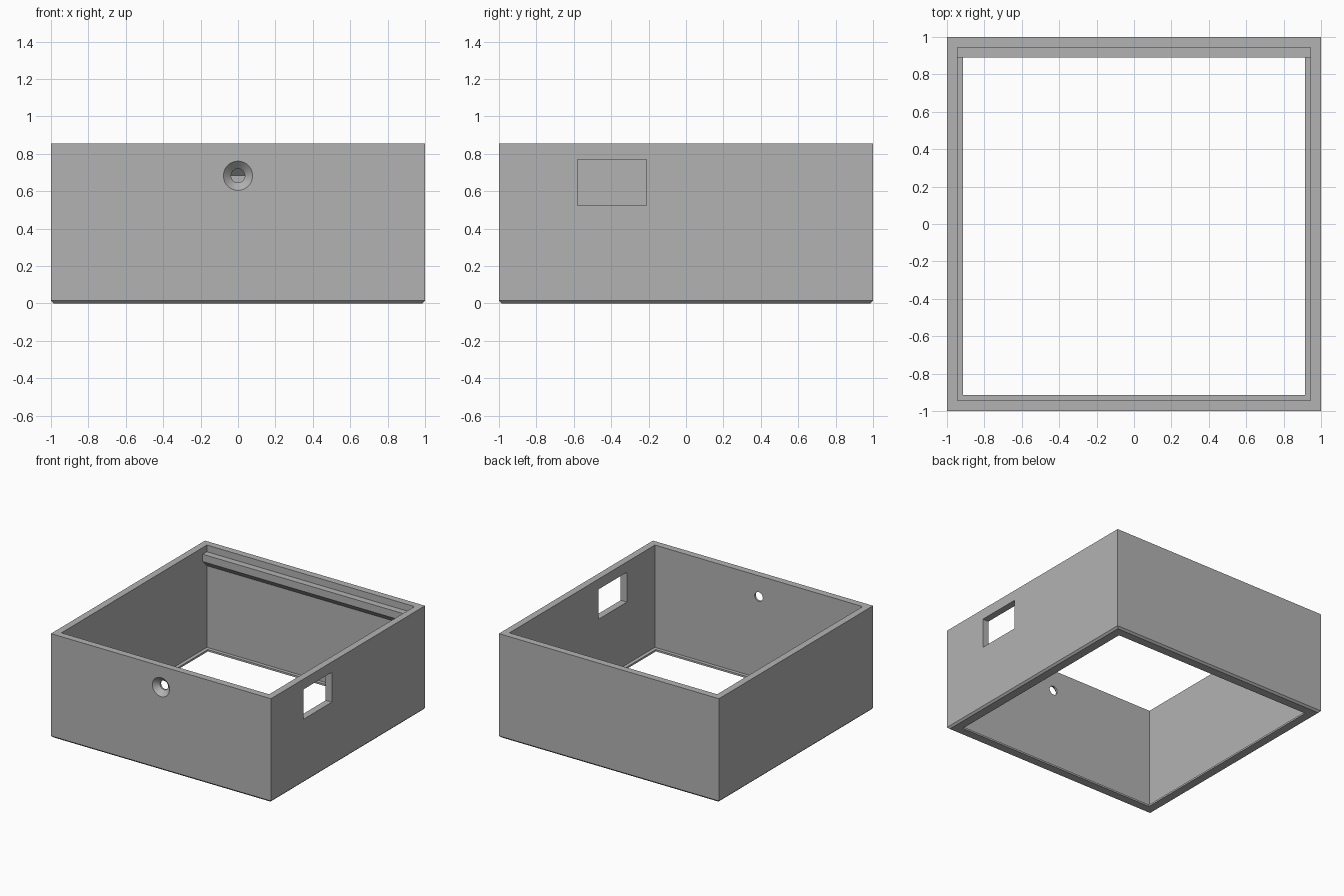
import bpy, bmesh, math

cube = bpy.data.objects.get("Cube")
if cube:
    bpy.data.objects.remove(cube, do_unlink=True)

HEIGHT, WALL = 0.855, 0.056
INNER = 1 - WALL

grey = bpy.data.materials.new("plain_grey")
grey.use_nodes = True
COLOUR = (0.45, 0.45, 0.45, 1)
grey.diffuse_color = COLOUR
grey.node_tree.nodes["Principled BSDF"].inputs["Base Color"].default_value = COLOUR


def loft(name, rings, closed=False):
    """Join rings of points with quads; loop back round or cap the ends."""
    bm = bmesh.new()
    loops = [[bm.verts.new(p) for p in ring] for ring in rings]
    pairs = list(zip(loops, loops[1:]))
    if closed:
        pairs.append((loops[-1], loops[0]))
    else:
        bm.faces.new(loops[0])
        bm.faces.new(loops[-1])
    for a, b in pairs:
        for i in range(len(a)):
            j = (i + 1) % len(a)
            bm.faces.new((a[i], a[j], b[j], b[i]))
    bmesh.ops.recalc_face_normals(bm, faces=bm.faces)
    mesh = bpy.data.meshes.new(name)
    bm.to_mesh(mesh)
    bm.free()
    mesh.materials.append(grey)
    obj = bpy.data.objects.new(name, mesh)
    bpy.context.collection.objects.link(obj)
    return obj


def square(inset, z):
    r = 1 - inset
    return [(-r, -r, z), (r, -r, z), (r, r, z), (-r, r, z)]


def circle(radius, y, z, sides=48):
    steps = [2 * math.pi * i / sides for i in range(sides)]
    return [(radius * math.cos(a), y, z + radius * math.sin(a)) for a in steps]


def cut(target, cutter):
    cutter.hide_render = True
    mod = target.modifiers.new("cut", "BOOLEAN")
    mod.operation, mod.solver, mod.object = "DIFFERENCE", "EXACT", cutter
    bpy.context.view_layer.objects.active = target
    bpy.ops.object.modifier_apply(modifier=mod.name)
    bpy.data.objects.remove(cutter, do_unlink=True)


# Square wall frame with a chamfered foot and a thin inner lip
profile = [(0, HEIGHT), (0, 0.015), (0.015, 0), (0.085, 0),
           (0.085, 0.015), (WALL, 0.015), (WALL, HEIGHT)]
frame = loft("wall_frame", [square(*p) for p in profile], closed=True)

# Countersunk hole through the front wall
hole = [(0.078, -1.05), (0.078, -1), (0.037, -0.96), (0.037, -0.9)]
cut(frame, loft("hole_cutter", [circle(r, y, 0.683) for r, y in hole]))

# Rectangular window through the left wall
window = [[(x, -0.58, 0.525), (x, -0.21, 0.525), (x, -0.21, 0.77), (x, -0.58, 0.77)]
          for x in (0.9, 1.1)]
cut(frame, loft("window_cutter", window))

# Rail with a sloping underside along the inside of the back wall
section = [(INNER, 0.685), (0.89, 0.74), (0.89, 0.8), (INNER, 0.8)]
rail = loft("back_rail", [[(x, y, z) for y, z in section] for x in (-INNER, INNER)])

for obj in (frame, rail):
    bpy.ops.object.select_all(action="DESELECT")
    obj.select_set(True)
    bpy.context.view_layer.objects.active = obj
    bpy.ops.object.shade_smooth_by_angle(angle=math.radians(20))
